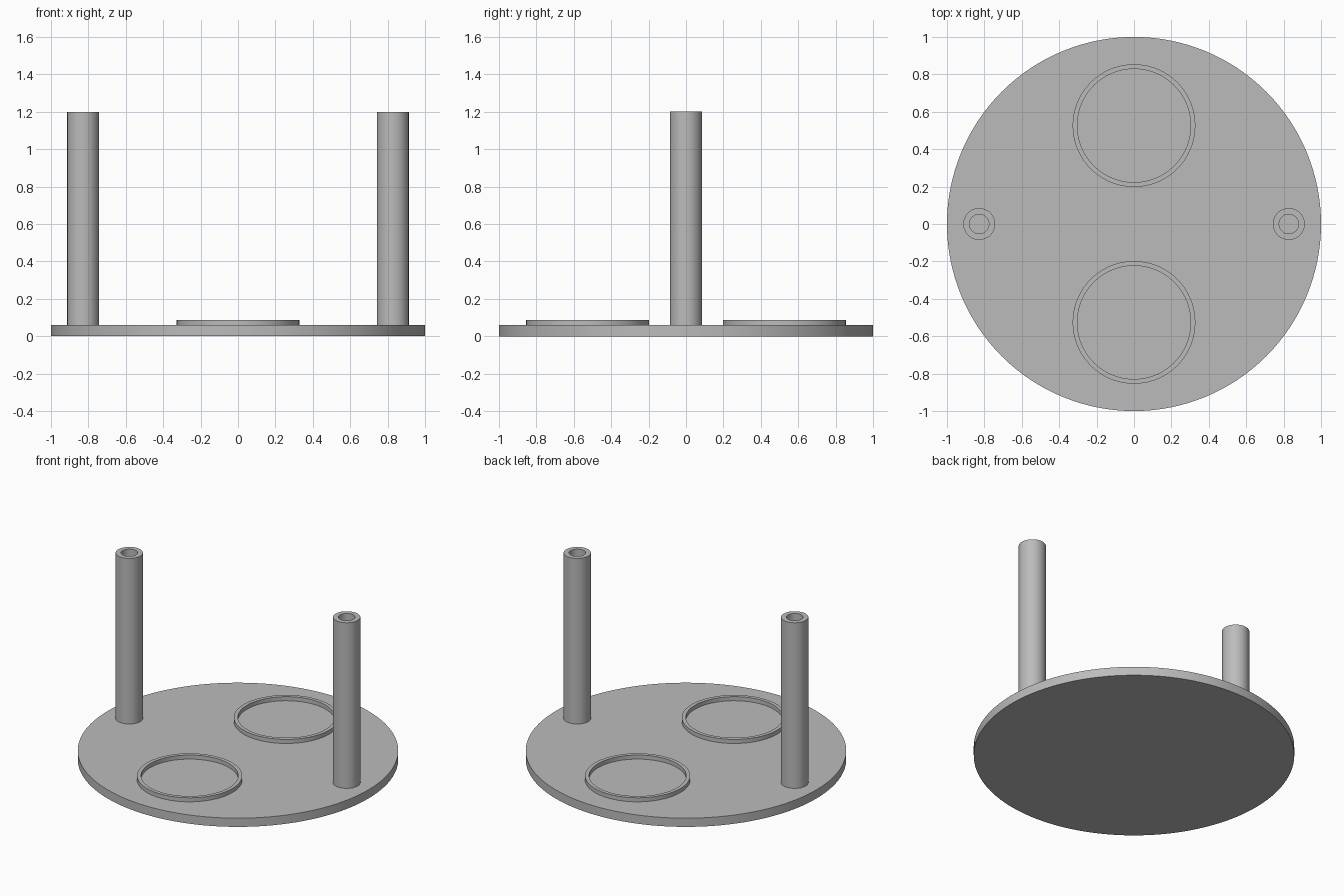
import bpy
import math

if "Cube" in bpy.data.objects:
    bpy.data.objects.remove(bpy.data.objects["Cube"])

# Single grey finish
grey = bpy.data.materials.new("plain_grey")
grey.use_nodes = True
colour = (0.5, 0.5, 0.5, 1)
grey.diffuse_color = colour
grey.node_tree.nodes["Principled BSDF"].inputs["Base Color"].default_value = colour

BASE_TOP = 0.06


def finish(obj, name):
    obj.name = name
    obj.data.name = name
    obj.data.materials.append(grey)
    bpy.ops.object.select_all(action="DESELECT")
    obj.select_set(True)
    bpy.context.view_layer.objects.active = obj
    bpy.ops.object.shade_smooth_by_angle(angle=math.radians(30))


def tube(name, x, y, outer, inner, bottom, top, sides=96):
    """Closed tube: a rectangular wall section swept round a vertical axis."""
    section = [(outer, bottom), (outer, top), (inner, top), (inner, bottom)]
    n = len(section)
    verts, faces = [], []
    for i in range(sides):
        a = math.tau * i / sides
        verts += [(r * math.cos(a), r * math.sin(a), z) for r, z in section]
        j = (i + 1) % sides
        for k in range(n):
            m = (k + 1) % n
            faces.append((i * n + k, j * n + k, j * n + m, i * n + m))
    mesh = bpy.data.meshes.new(name)
    mesh.from_pydata(verts, [], faces)
    obj = bpy.data.objects.new(name, mesh)
    obj.location = (x, y, 0)
    bpy.context.collection.objects.link(obj)
    finish(obj, name)


# Round base plate
bpy.ops.mesh.primitive_cylinder_add(vertices=128, radius=1, depth=BASE_TOP,
                                    location=(0, 0, BASE_TOP / 2))
finish(bpy.context.object, "base_plate")

# Hollow posts at the sides
for side, sign in (("left", 1), ("right", -1)):
    tube(side + "_post", sign * 0.828, 0, 0.085, 0.052, BASE_TOP, 1.2, 64)

# Raised locating rings at front and back
for end, sign in (("front", -1), ("back", 1)):
    tube(end + "_ring", 0, sign * 0.526, 0.328, 0.303, BASE_TOP, 0.088)
